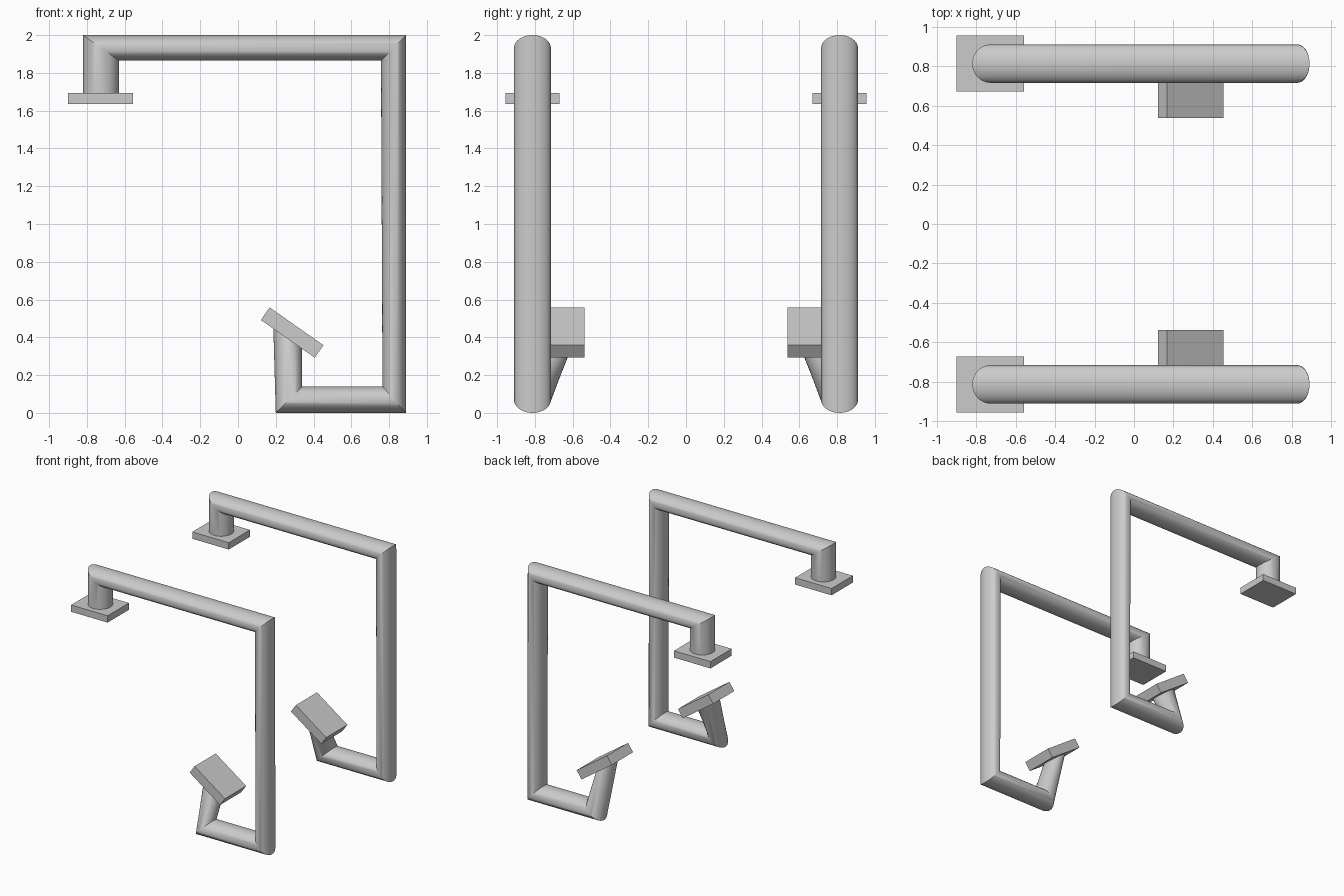
import bpy, bmesh, math
from mathutils import Matrix, Vector

if "Cube" in bpy.data.objects:
    bpy.data.objects.remove(bpy.data.objects["Cube"])

SIDES = 40
Y = 0.813      # side offset of each bar
HALF = 0.0975  # half depth of the tube


def finish(name, bm):
    """Make an object mirrored across the centre plane y = 0."""
    bmesh.ops.recalc_face_normals(bm, faces=bm.faces)
    mesh = bpy.data.meshes.new(name)
    bm.to_mesh(mesh)
    bm.free()
    ob = bpy.data.objects.new(name, mesh)
    bpy.context.collection.objects.link(ob)
    m = ob.modifiers.new("Mirror", 'MIRROR')
    m.use_axis = (False, True, False)
    m.use_clip = False
    m.use_mirror_merge = False
    return ob


def plate(name, centre, size, angle):
    bm = bmesh.new()
    mat = (Matrix.Translation(centre) @ Matrix.Rotation(math.radians(angle), 4, 'Y')
           @ Matrix.Diagonal((*size, 1)))
    bmesh.ops.create_cube(bm, size=1, matrix=mat)
    return finish(name, bm)


# Bent tube: elliptical rings lying in each mitre plane (outer xz, inner xz, y)
rings = [
    ((-0.82, 1.68), (-0.63, 1.68), Y),
    ((-0.82, 2.00), (-0.63, 1.865), Y),
    ((0.89, 2.00), (0.757, 1.865), Y),
    ((0.89, 0.00), (0.765, 0.14), Y),
    ((0.20, 0.00), (0.34, 0.14), Y),
    ((0.187, 0.45), (0.34, 0.345), 0.682),
]
bm = bmesh.new()
loops = []
for (ox, oz), (ix, iz), y in rings:
    outer, inner = Vector((ox, y, oz)), Vector((ix, y, iz))
    mid, u, v = (outer + inner) / 2, (outer - inner) / 2, Vector((0, HALF, 0))
    loops.append([bm.verts.new(mid + u * math.cos(a) + v * math.sin(a))
                  for a in (2 * math.pi * i / SIDES for i in range(SIDES))])
for a, b in zip(loops, loops[1:]):
    for i in range(SIDES):
        j = (i + 1) % SIDES
        bm.faces.new((a[i], a[j], b[j], b[i]))
bm.faces.new(loops[0])
bm.faces.new(loops[-1])
tube = finish("bent_tube", bm)
bpy.context.view_layer.objects.active = tube
tube.select_set(True)
bpy.ops.object.shade_smooth_by_angle(angle=math.radians(30))

# Mounting plates: flat upper pad and tilted lower pad
plate("upper_pad", (-0.728, Y, 1.665), (0.343, 0.285, 0.058), 0)
plate("lower_pad", (0.287, 0.68, 0.425), (0.348, 0.284, 0.081), 35)
